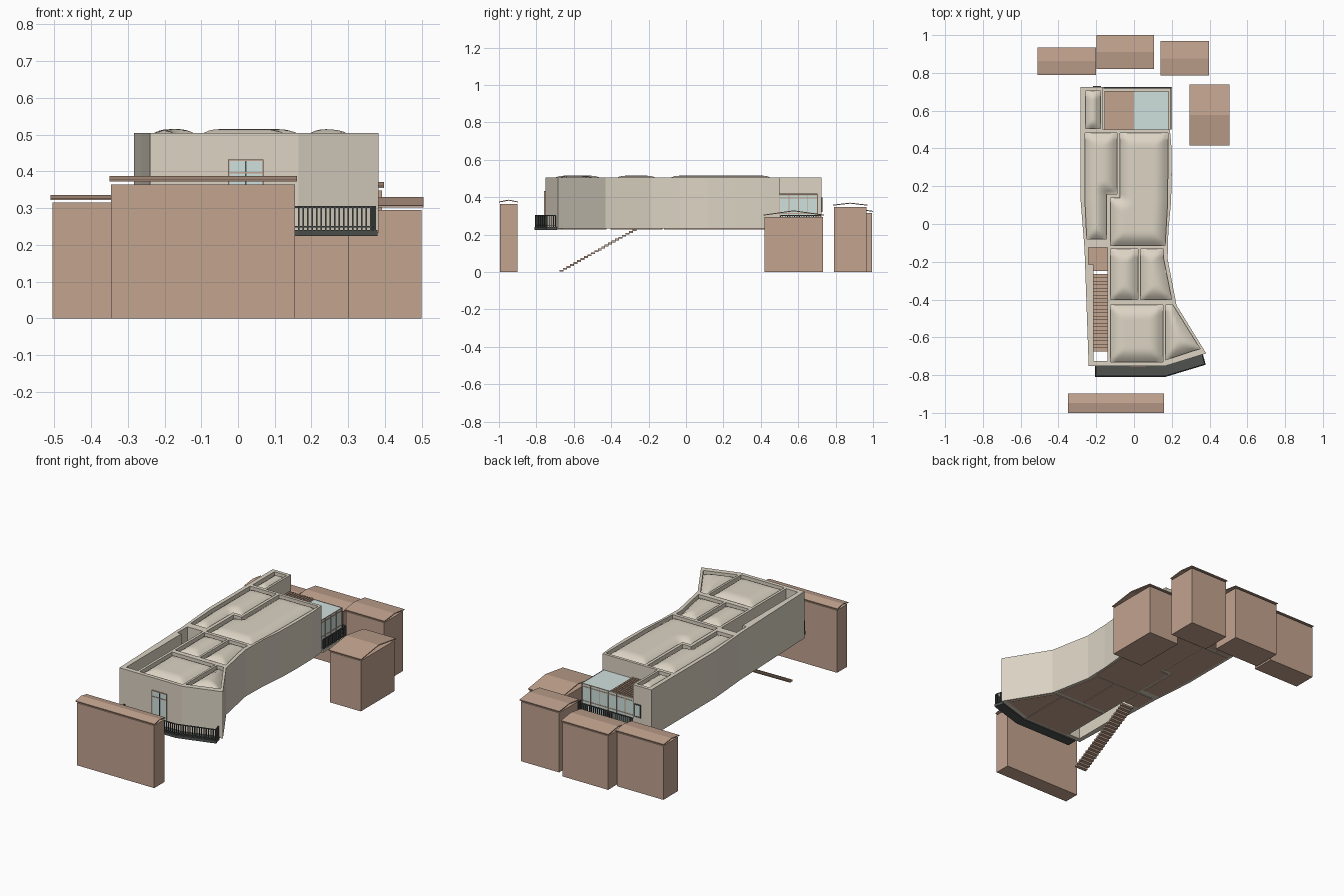
import bpy, bmesh, math
from mathutils import Vector
from mathutils.geometry import intersect_point_line

cube = bpy.data.objects.get("Cube")
if cube:
    bpy.data.objects.remove(cube, do_unlink=True)


def material(name, rgb):
    lin = [((c / 255 + 0.055) / 1.055) ** 2.4 for c in rgb]
    m = bpy.data.materials.new(name)
    m.use_nodes = True
    m.diffuse_color = (*lin, 1)
    m.node_tree.nodes["Principled BSDF"].inputs["Base Color"].default_value = (*lin, 1)
    return m


CREAM = material("cream plaster", (220, 212, 196))
BROWN = material("clay brown", (194, 163, 143))
GLASS = material("pale aqua glass", (207, 225, 221))
DARK = material("dark metal", (78, 82, 79))


def finish(bm, name, mat):
    me = bpy.data.meshes.new(name)
    bm.to_mesh(me)
    bm.free()
    me.materials.append(mat)
    ob = bpy.data.objects.new(name, me)
    bpy.context.collection.objects.link(ob)
    return ob


def solid(name, parts, mat):
    """One mesh from several extruded profiles, each (3D points, direction)."""
    bm = bmesh.new()
    for pts, vec in parts:
        face = bm.faces.new([bm.verts.new(p) for p in pts])
        geom = bmesh.ops.extrude_face_region(bm, geom=[face], use_keep_orig=True)["geom"]
        moved = [g for g in geom if isinstance(g, bmesh.types.BMVert)]
        bmesh.ops.translate(bm, verts=moved, vec=vec)
    bmesh.ops.recalc_face_normals(bm, faces=bm.faces)
    return finish(bm, name, mat)


def slab(pts, z0, z1):
    return [(x, y, z0) for x, y in pts], (0, 0, z1 - z0)


def rect(x0, x1, y0, y1):
    return [(x0, y0), (x1, y0), (x1, y1), (x0, y1)]


def box(x0, x1, y0, y1, z0, z1):
    return slab(rect(x0, x1, y0, y1), z0, z1)


def grow(pts, d):
    """Enlarge an outline about the middle of its bounds by d on each side."""
    xs, ys = zip(*pts)
    cx, cy = (min(xs) + max(xs)) / 2, (min(ys) + max(ys)) / 2
    fx, fy = 1 + 2 * d / (max(xs) - min(xs)), 1 + 2 * d / (max(ys) - min(ys))
    return [(cx + (x - cx) * fx, cy + (y - cy) * fy) for x, y in pts]


BASE, TOP, SUNK = 0.235, 0.505, 0.482

# Outlines: main body, roof panels and stair opening
outline = [(-0.24, -0.752), (0.165, -0.752), (0.382, -0.685), (0.225, -0.43), (0.178, -0.185),
           (0.182, -0.035), (0.196, 0.115), (0.2, 0.26), (0.198, 0.41), (0.19, 0.5),
           (-0.165, 0.5), (-0.165, 0.725), (-0.283, 0.725), (-0.283, 0.13), (-0.262, -0.13)]
panels = {
    "west": [(-0.25, -0.08), (-0.145, -0.08), (-0.145, 0.16), (-0.09, 0.16), (-0.09, 0.483), (-0.26, 0.483), (-0.26, 0.13)],
    "east": [(-0.125, -0.113), (0.165, -0.113), (0.178, 0.115), (0.18, 0.483), (-0.073, 0.483), (-0.073, 0.138), (-0.125, 0.138)],
    "middle_west": rect(-0.125, 0.022, -0.4, -0.133),
    "middle_east": [(0.035, -0.4), (0.2, -0.4), (0.157, -0.185), (0.157, -0.133), (0.035, -0.133)],
    "front": rect(-0.125, 0.154, -0.73, -0.43),
    "front_corner": [(0.166, -0.72), (0.35, -0.66), (0.207, -0.43), (0.166, -0.43)],
    "tower": rect(-0.258, -0.178, 0.505, 0.705),
}
well = [(-0.215, -0.725), (-0.14, -0.725), (-0.14, -0.125), (-0.24, -0.125), (-0.24, -0.215), (-0.215, -0.215)]

# Main body, with sunken roof bays and an open stair well
body = solid("main_body", [slab(outline, BASE - 0.003, TOP)], CREAM)
cutter = solid("roof_cutter", [slab(p, SUNK - 0.002, 0.6) for p in panels.values()] + [slab(well, 0.1, 0.6)], CREAM)
cut = body.modifiers.new("roof bays", "BOOLEAN")
cut.operation, cut.solver, cut.object = "DIFFERENCE", "EXACT", cutter
bpy.context.view_layer.objects.active = body
bpy.ops.object.modifier_apply(modifier=cut.name)
bpy.data.objects.remove(cutter, do_unlink=True)


def pillow(name, pts, step=0.015, reach=0.07, rise=0.033):
    """Domed panel: a gridded outline lifted by the distance to its border."""
    bm = bmesh.new()
    bm.faces.new([bm.verts.new((x, y, 0)) for x, y in pts])
    for axis in range(2):
        lo, hi = min(p[axis] for p in pts), max(p[axis] for p in pts)
        normal = (1, 0, 0) if axis == 0 else (0, 1, 0)
        for i in range(1, int((hi - lo) / step)):
            co = [n * (lo + i * step) for n in normal]
            bmesh.ops.bisect_plane(bm, geom=bm.verts[:] + bm.edges[:] + bm.faces[:],
                                   plane_co=co, plane_no=normal)
    border = [(Vector((*a, 0)), Vector((*b, 0))) for a, b in zip(pts, pts[1:] + pts[:1])]
    for v in bm.verts:
        dist = 1
        for a, b in border:
            p, t = intersect_point_line(v.co, a, b)
            dist = min(dist, (a.lerp(b, max(0, min(1, t))) - v.co).length)
        v.co.z = SUNK + rise * (1 - (1 - min(dist / reach, 1)) ** 2)
    for f in bm.faces:
        f.smooth = True
    return finish(bm, name, CREAM)


for label, pts in panels.items():
    pillow(label + "_roof_panel", pts)

# Underside panels
solid("floor_panels", [slab(grow(p, 0.004), 0.228, 0.24) for p in panels.values()]
      + [box(-0.16, 0.185, 0.505, 0.715, 0.228, 0.24)], BROWN)

# Landing and open stair
solid("stair_landing", [box(-0.24, -0.14, -0.25, -0.125, 0.228, 0.24)], BROWN)
steps = 22
treads = []
for i in range(steps):
    y, z = -0.675 + i * 0.0185, 0.002 + i * 0.0104
    treads.append(box(-0.215, -0.14, y, y + 0.021, z, z + 0.01))
solid("stair", treads, BROWN)


def railing(name, path, z0, z1, gap=0.0125, w=0.0022):
    parts = []
    for a, b in zip(path, path[1:]):
        a, b = Vector(a), Vector(b)
        d = b - a
        side = Vector((-d.y, d.x)).normalized() * w
        strip = [a + side, b + side, b - side, a - side]
        parts += [slab(strip, z1 - 0.005, z1), slab(strip, z0 + 0.008, z0 + 0.012)]
        n = max(2, round(d.length / gap))
        for i in range(n + 1):
            p = a.lerp(b, i / n)
            parts.append(box(p.x - w, p.x + w, p.y - w, p.y + w, z0, z1 - 0.004))
    solid(name, parts, DARK)


# Front balcony
balcony = [(-0.207, -0.75), (-0.207, -0.81), (0.165, -0.81), (0.38, -0.745), (0.365, -0.69), (0.165, -0.75)]
solid("balcony_floor", [slab(balcony, 0.225, 0.241)], DARK)
railing("balcony_railing", [(-0.202, -0.756), (-0.202, -0.805), (0.165, -0.805), (0.374, -0.742), (0.363, -0.698)], 0.24, 0.306)

# Front glazed door
solid("front_door_glass", [box(-0.025, 0.067, -0.755, -0.75, 0.241, 0.43)], GLASS)
solid("front_door_frame",
      [box(x - 0.002, x + 0.002, -0.758, -0.75, 0.241, 0.432) for x in (-0.025, 0.067)]
      + [box(-0.027, 0.069, -0.758, -0.75, z, z + 0.004) for z in (0.395, 0.429)], BROWN)
solid("front_door_mullion", [box(0.0185, 0.0235, -0.758, -0.75, 0.241, 0.43)], DARK)

# Tower window
solid("tower_window", [box(-0.214, -0.178, 0.724, 0.728, 0.325, 0.395)], GLASS)
solid("tower_window_frame",
      [box(x - 0.003, x + 0.003, 0.724, 0.73, 0.322, 0.398) for x in (-0.214, -0.178)]
      + [box(-0.214, -0.178, 0.724, 0.73, z - 0.003, z + 0.003) for z in (0.325, 0.395)], DARK)

# Rear terrace and glass room
solid("terrace_floor", [box(-0.166, 0.2, 0.499, 0.725, BASE - 0.003, 0.247)], CREAM)
railing("terrace_railing", [(0.195, 0.505), (0.195, 0.72), (-0.16, 0.72)], 0.245, 0.306)
X0, X1, Y0, Y1, ROOF = -0.155, 0.18, 0.5, 0.702, 0.412
solid("glass_room", [box(X0, X1, Y0, Y1, 0.245, ROOF)], GLASS)
frame = [box(X0, X1 + 0.002, Y1, Y1 + 0.002, z, z + 0.005) for z in (0.31, 0.393, 0.409)]
frame += [box(X1, X1 + 0.002, Y0, Y1 + 0.002, z, z + 0.005) for z in (0.31, 0.393, 0.409)]
for i in range(7):
    x = X0 + (X1 - X0) * i / 6
    frame.append(box(x - 0.002, x + 0.002, Y1, Y1 + 0.003, 0.245, ROOF))
for i in range(5):
    y = Y0 + (Y1 - Y0) * i / 4
    frame.append(box(X1, X1 + 0.003, y - 0.002, y + 0.002, 0.245, ROOF))
solid("glass_room_frame", frame, BROWN)
tiles = [box(X0, 0, Y0, Y1, ROOF - 0.002, ROOF + 0.004)]
for i in range(10):
    x = X0 + 0.0155 * i
    tiles.append(box(x, x + 0.009, Y0, Y1, ROOF, ROOF + 0.008))
solid("tiled_half_roof", tiles, BROWN)


# Neighbouring houses: plain block under a thin folded roof
def house(name, x0, x1, y0, y1, wall, ridge):
    solid(name + "_walls", [box(x0 + 0.005, x1 - 0.005, y0 + 0.005, y1 - 0.005, 0, wall)], BROWN)
    mid, eave, t = (y0 + y1) / 2, wall + 0.007, 0.005
    fold = [(y0, eave), (mid, ridge - t), (y1, eave), (y1, eave + t), (mid, ridge), (y0, eave + t)]
    solid(name + "_roof", [([(x0, y, z) for y, z in fold], (x1 - x0, 0, 0))], BROWN)


house("rear_west_house", -0.51, -0.2, 0.79, 0.935, 0.315, 0.336)
house("rear_middle_house", -0.198, 0.107, 0.82, 1.0, 0.315, 0.34)
house("rear_east_house", 0.14, 0.397, 0.785, 0.97, 0.348, 0.371)
house("east_house", 0.295, 0.505, 0.415, 0.738, 0.295, 0.33)
house("front_house", -0.35, 0.16, -1.0, -0.897, 0.365, 0.387)
